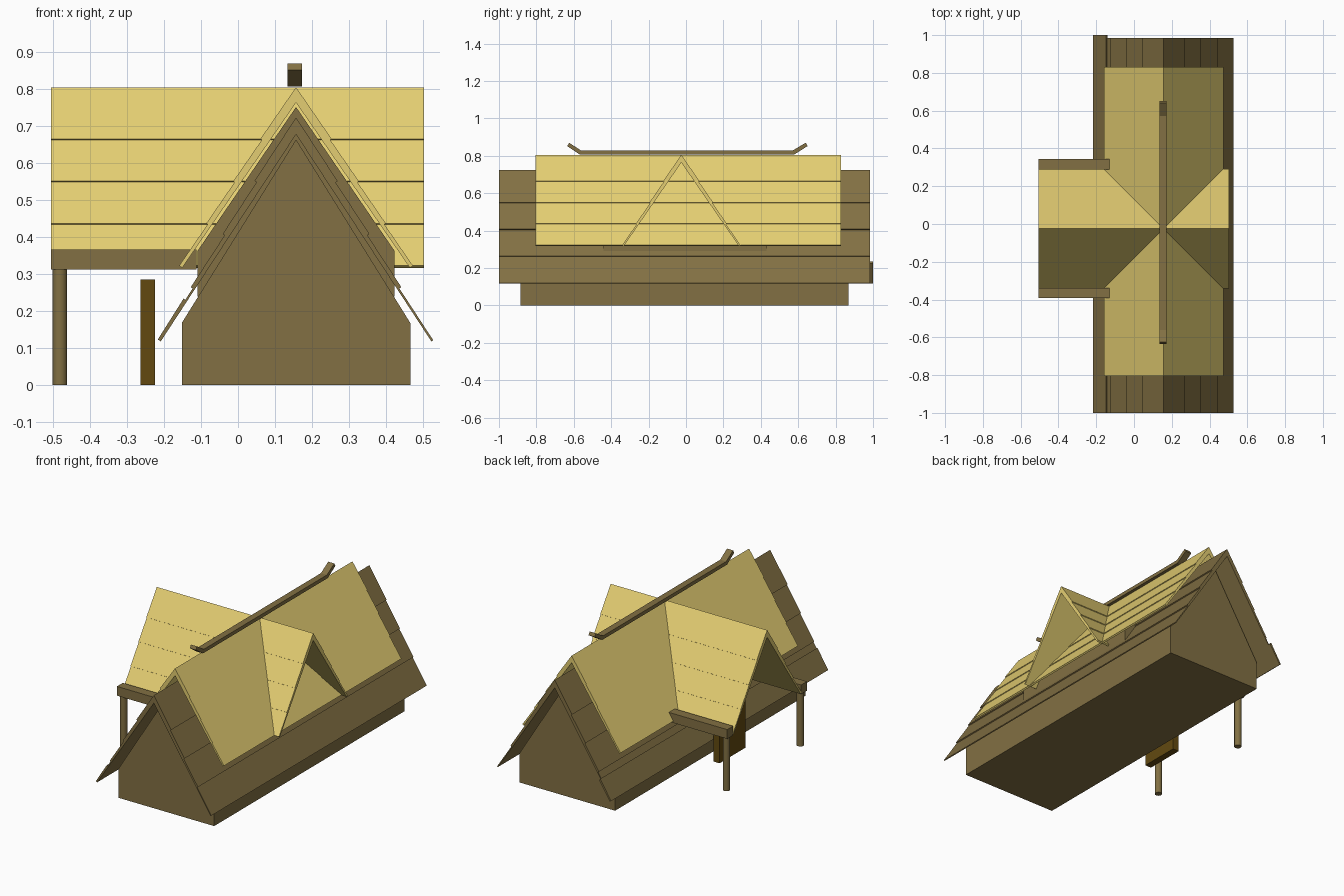
import bpy, bmesh, math
from mathutils import Vector

if "Cube" in bpy.data.objects:
    bpy.data.objects.remove(bpy.data.objects["Cube"])


def lin(c):
    c /= 255
    return c / 12.92 if c <= 0.04045 else ((c + 0.055) / 1.055) ** 2.4


def material(name, r, g, b):
    m = bpy.data.materials.new(name)
    m.diffuse_color = (lin(r), lin(g), lin(b), 1)
    m.use_nodes = True
    m.node_tree.nodes["Principled BSDF"].inputs["Base Color"].default_value = m.diffuse_color
    return m


STRAW = material("straw", 228, 206, 114)
WOOD = material("wood", 130, 112, 67)
DOOR = material("door_brown", 98, 73, 16)

CX, CY = 0.157, -0.025      # ridge lines of the long roof and the cross roof


def add_object(name, bm, mat):
    bmesh.ops.recalc_face_normals(bm, faces=bm.faces)
    me = bpy.data.meshes.new(name)
    bm.to_mesh(me)
    bm.free()
    me.materials.append(mat)
    ob = bpy.data.objects.new(name, me)
    bpy.context.collection.objects.link(ob)
    return ob


def prism(name, profile, place, a, b, mat):
    """Extrude a 2D outline from a to b; place(u, v, w) maps to world space."""
    bm = bmesh.new()
    verts = [bm.verts.new(place(u, v, a)) for u, v in profile]
    face = bm.faces.new(verts)
    new = bmesh.ops.extrude_face_region(bm, geom=[face])["geom"]
    shift = Vector(place(0, 0, b)) - Vector(place(0, 0, a))
    bmesh.ops.translate(bm, vec=shift, verts=[g for g in new if isinstance(g, bmesh.types.BMVert)])
    return add_object(name, bm, mat)


def along_y(u, v, w):
    return (CX + u, w, v)


def along_x(u, v, w):
    return (w, CY + u, v)


def box(name, x0, x1, y0, y1, z0, z1, mat):
    outline = [(x0, y0), (x1, y0), (x1, y1), (x0, y1)]
    return prism(name, outline, lambda u, v, w: (u, v, w), z0, z1, mat)


def gable(half, z0, eave, apex):
    return [(-half, z0), (half, z0), (half, eave), (0, apex), (-half, eave)]


def stepped_roof(half, eave, apex, t0, t1, rows=4):
    """Gabled roof section whose overlapping rows thicken towards the ridge."""
    slope = (apex - eave) / half
    length = math.hypot(1, slope)
    nx, nz = slope / length, 1 / length
    side = []
    for k in range(rows):
        t = t0 + (t1 - t0) * k / (rows - 1)
        for j in (k, k + 1):
            d = half * (1 - j / rows)
            if d < 1e-6:
                side.append((0, apex + t * length))
            else:
                side.append((d + nx * t, apex - slope * d + nz * t))
    mirrored = [(-u, v) for u, v in reversed(side[:-1])]
    return side + mirrored + [(-half, eave), (0, apex), (half, eave)]


# Main house body and the raised inner gable under the straw
prism("house_body", gable(0.309, 0, 0.168, 0.664), along_y, -0.885, 0.87, WOOD)
prism("upper_body", gable(0.267, 0.24, 0.362, 0.752), along_y, -0.44, 0.43, WOOD)

# Plank roof with its longer left eave board
prism("plank_roof", stepped_roof(0.366, 0.118, 0.678, 0.006, 0.025), along_y, -1.0, 0.985, WOOD)
prism("left_eave_board", [(-0.366, 0.118), (-0.296, 0.225), (-0.304, 0.234), (-0.374, 0.123)],
      along_y, -1.0, 1.0, WOOD)

# Straw roofs crossing at right angles
straw = stepped_roof(0.308, 0.317, 0.764, 0.010, 0.0235)
prism("straw_roof", straw, along_y, -0.805, 0.83, STRAW)
prism("cross_straw_roof", straw, along_x, -0.506, 0.503, STRAW)

# Ridge beam with upturned ends
beam = [(-0.57, 0.808), (0.58, 0.808), (0.65, 0.852), (0.64, 0.87), (0.572, 0.829),
        (-0.562, 0.829), (-0.625, 0.87), (-0.635, 0.852)]
prism("ridge_beam", beam, lambda u, v, w: (w, u, v), 0.134, 0.173, WOOD)

# Porch beams and round posts
for label, y0, y1 in (("front", -0.392, -0.338), ("back", 0.288, 0.343)):
    box(label + "_porch_beam", -0.506, -0.112, y0, y1, 0.312, 0.366, WOOD)
    bpy.ops.mesh.primitive_cylinder_add(vertices=16, radius=0.02, depth=0.315,
                                        location=(-0.482, (y0 + y1) / 2, 0.1575))
    post = bpy.context.object
    post.name = label + "_porch_post"
    post.data.materials.append(WOOD)
    bpy.ops.object.shade_smooth_by_angle()

# Door slab
box("door", -0.264, -0.224, -0.17, 0.068, 0, 0.285, DOOR)
